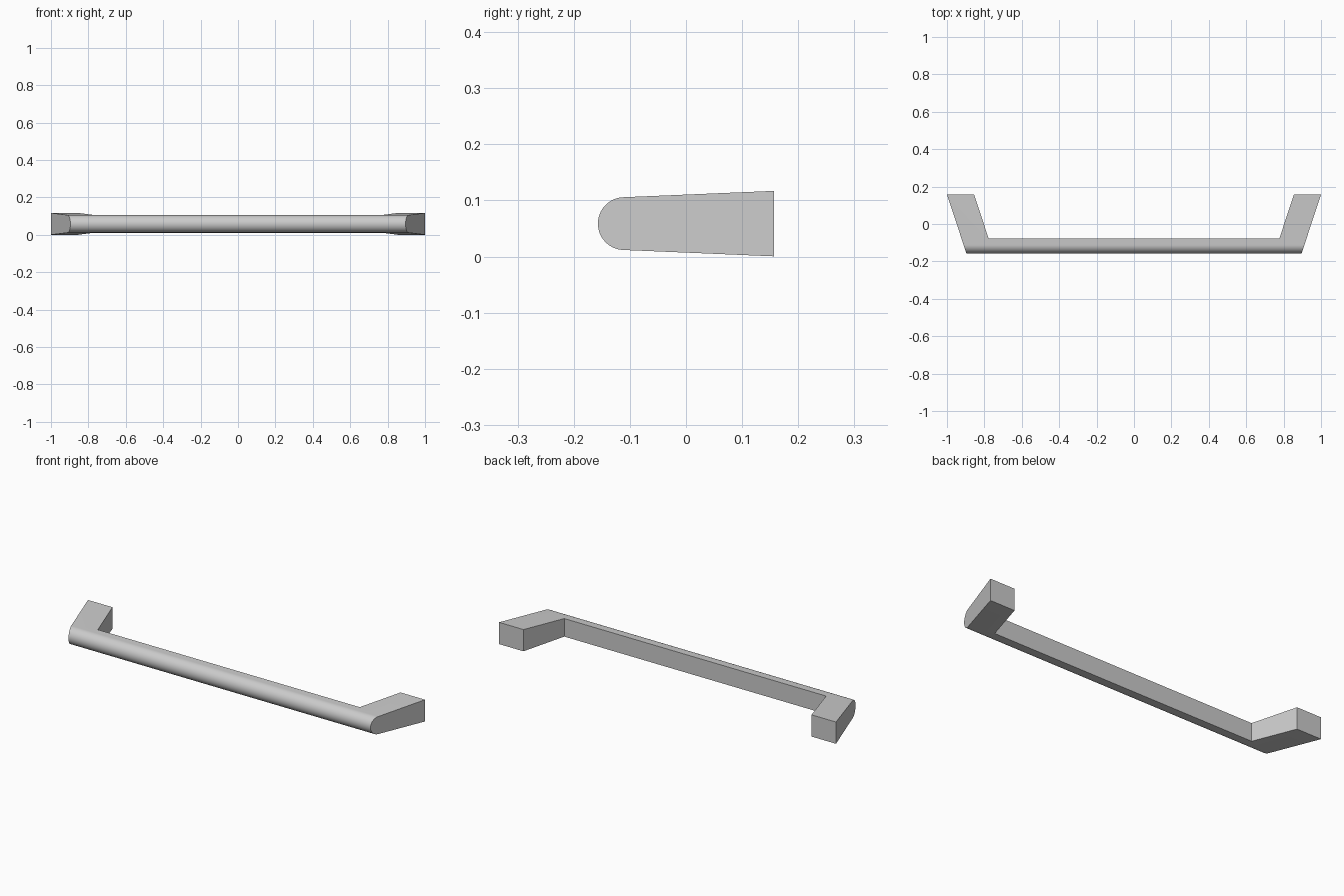
import bpy, bmesh, math

if "Cube" in bpy.data.objects:
    bpy.data.objects.remove(bpy.data.objects["Cube"])

D = 0.157            # half depth
SLOPE = 0.104 / (2 * D)   # lean of the legs


def prism(name, end_a, end_b):
    """Solid between two matching outlines."""
    bm = bmesh.new()
    a = [bm.verts.new(p) for p in end_a]
    b = [bm.verts.new(p) for p in end_b]
    bm.faces.new(a)
    bm.faces.new(b[::-1])
    n = len(a)
    for i in range(n):
        bm.faces.new((a[i], b[i], b[(i + 1) % n], a[(i + 1) % n]))
    bmesh.ops.recalc_face_normals(bm, faces=bm.faces)
    mesh = bpy.data.meshes.new(name)
    bm.to_mesh(mesh)
    bm.free()
    ob = bpy.data.objects.new(name, mesh)
    bpy.context.collection.objects.link(ob)
    return ob


# Side profile: flat tapered back with a rounded front
R, ZC = 0.047, 0.0587
profile = [(D, ZC + 0.0583), (D, ZC - 0.0583)]
N = 32
for i in range(N + 1):
    t = math.radians(-88 - 184 * i / N + 4 * i / N)
    t = math.radians(-92 - 176 * i / N)
    profile.append((-D + R + R * math.cos(t), ZC + R * math.sin(t)))


def outer(y):
    return 1.0 - SLOPE * (D - y)


handle = prism("pull_handle",
               [(-outer(y), y, z) for y, z in profile],
               [(outer(y), y, z) for y, z in profile])

# Finger gap between the two legs, cut from the back
y0, y1 = -0.078, 0.25
w0, w1 = 0.777, 0.777 + SLOPE * (y1 - y0)
gap = [(-w0, y0), (w0, y0), (w1, y1), (-w1, y1)]
cutter = prism("gap_cutter", [(x, y, -0.1) for x, y in gap],
               [(x, y, 0.3) for x, y in gap])
cutter.hide_render = True

mod = handle.modifiers.new("finger_gap", 'BOOLEAN')
mod.operation = 'DIFFERENCE'
mod.solver = 'EXACT'
mod.object = cutter
bpy.context.view_layer.objects.active = handle
handle.select_set(True)
cutter.select_set(False)
bpy.ops.object.modifier_apply(modifier=mod.name)
bpy.data.objects.remove(cutter)
bpy.ops.object.shade_smooth_by_angle(angle=math.radians(30))
